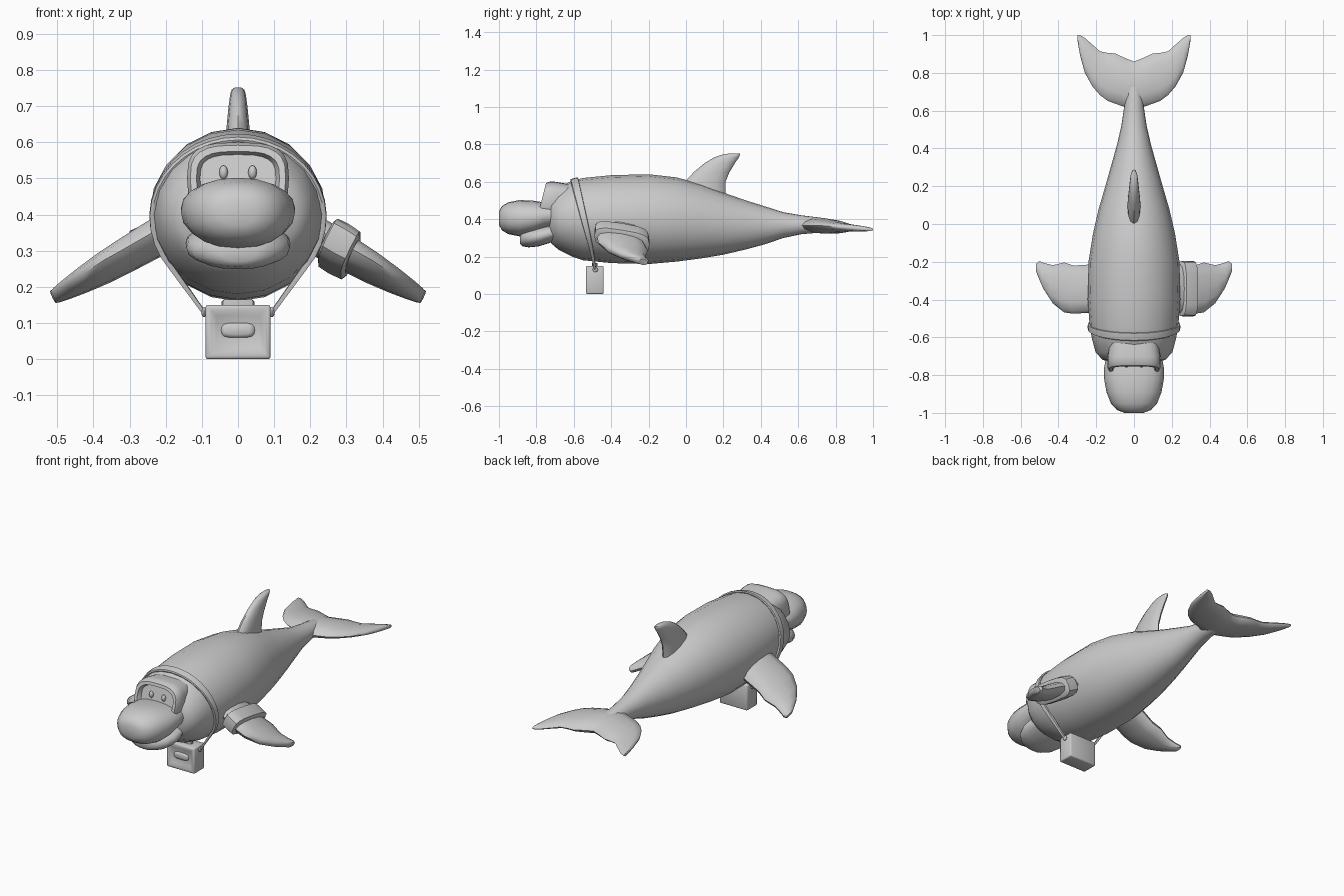
import bpy, bmesh, math
from mathutils import Vector as V

if "Cube" in bpy.data.objects:
    bpy.data.objects.remove(bpy.data.objects["Cube"])

grey = bpy.data.materials.new("plain_grey")
grey.diffuse_color = (0.6, 0.6, 0.6, 1)
grey.use_nodes = True
grey.node_tree.nodes["Principled BSDF"].inputs["Base Color"].default_value = grey.diffuse_color


def finish(name, bm, angle=40):
    bmesh.ops.recalc_face_normals(bm, faces=bm.faces)
    me = bpy.data.meshes.new(name)
    bm.to_mesh(me)
    bm.free()
    ob = bpy.data.objects.new(name, me)
    bpy.context.collection.objects.link(ob)
    me.materials.append(grey)
    bpy.ops.object.select_all(action='DESELECT')
    ob.select_set(True)
    bpy.context.view_layer.objects.active = ob
    bpy.ops.object.shade_smooth_by_angle(angle=math.radians(angle))
    return ob


def ring(c, a, b, n=16, p=1.0):
    """Rounded section about c; p below 1 makes it boxier."""
    c, a, b = V(c), V(a), V(b)
    f = lambda t: math.copysign(abs(t) ** p, t) if abs(t) > 1e-6 else 0
    return [c + a * f(math.cos(i * math.tau / n)) + b * f(math.sin(i * math.tau / n))
            for i in range(n)]


def loft(name, rings, angle=40):
    bm = bmesh.new()
    vs = [[bm.verts.new(q) for q in r] for r in rings]
    n = len(vs[0])
    for r, s in zip(vs, vs[1:]):
        for i in range(n):
            bm.faces.new((r[i], r[(i + 1) % n], s[(i + 1) % n], s[i]))
    bm.faces.new(vs[0])
    bm.faces.new(vs[-1])
    return finish(name, bm, angle)


def ball(name, c, s, u=16, v=10):
    bm = bmesh.new()
    bmesh.ops.create_uvsphere(bm, u_segments=u, v_segments=v, radius=1)
    for q in bm.verts:
        q.co = V((q.co.x * s[0] + c[0], q.co.y * s[1] + c[1], q.co.z * s[2] + c[2]))
    return finish(name, bm)


# Body: y, centre z, half width, half height
BODY = [(-.735, .40, .09, .08), (-.72, .40, .165, .13), (-.68, .40, .203, .165),
        (-.61, .403, .222, .203), (-.55, .40, .234, .22), (-.4, .40, .245, .235),
        (-.2, .40, .241, .24), (-.05, .398, .217, .225), (.08, .389, .187, .199),
        (.2, .376, .152, .166), (.32, .369, .118, .131), (.42, .367, .09, .102),
        (.52, .368, .067, .069), (.62, .370, .052, .05), (.72, .368, .045, .04),
        (.80, .364, .025, .025)]


def body_at(y):
    for p, q in zip(BODY, BODY[1:]):
        if p[0] <= y <= q[0]:
            t = (y - p[0]) / (q[0] - p[0])
            return [p[i] + t * (q[i] - p[i]) for i in (1, 2, 3)]


loft("body", [ring((0, y, z), (w, 0, 0), (0, 0, h), 20) for y, z, w, h in BODY], 50)

# Muzzle and lower jaw
MUZZLE = [(-1.0, .405, .05, .035), (-.985, .405, .09, .064), (-.95, .405, .122, .085),
          (-.89, .405, .146, .097), (-.82, .409, .158, .09), (-.76, .417, .158, .073),
          (-.69, .42, .145, .06)]
loft("muzzle", [ring((0, y, z), (w, 0, 0), (0, 0, h), 20, .88) for y, z, w, h in MUZZLE], 60)
JAW = [(-.888, .295, .05, .025), (-.875, .297, .085, .042), (-.84, .30, .122, .051),
       (-.79, .308, .143, .054), (-.73, .322, .145, .05), (-.68, .335, .13, .04)]
loft("lower_jaw", [ring((0, y, z), (w, 0, 0), (0, 0, h), 20, .9) for y, z, w, h in JAW], 60)

# Raised eye surround with recessed face: y, half width, half height
SURROUND = [(-.63, .13, .088), (-.70, .14, .1), (-.755, .141, .1), (-.772, .132, .092),
            (-.772, .115, .075), (-.748, .105, .066)]
rings = []
for y, w, h in SURROUND:
    r = ring((0, y, .5), (w, 0, 0), (0, 0, h), 24, .65)
    for q in r:
        q.y += (q.z - .5) * (.25 if y < -.72 else 0)
    rings.append(r)
loft("eye_surround", rings)
for s in (-1, 1):
    ball("eye", (s * .04, -.748, .517), (.012, .012, .019), 12, 8)

# Dorsal fin: z, front y, back y, half thickness
DORSAL = [(.50, -.06, .21, .037), (.60, -.005, .212, .034), (.65, .04, .232, .031),
          (.70, .10, .262, .026), (.73, .15, .283, .022), (.745, .195, .29, .018),
          (.751, .23, .29, .01)]
loft("dorsal_fin", [ring((0, (a + b) / 2, z), (0, (b - a) / 2, 0), (t, 0, 0), 12)
                    for z, a, b, t in DORSAL], 50)

# Tail flukes: x, leading y, trailing y, half thickness
FLUKE = [(0, .60, .86, .042), (.05, .62, .88, .04), (.10, .637, .903, .035),
         (.14, .652, .906, .03), (.18, .682, .914, .025), (.22, .728, .95, .021),
         (.26, .80, .985, .017), (.285, .89, 1.0, .013), (.30, .975, 1.0, .009)]
stations = [(-x, a, b, t) for x, a, b, t in FLUKE[:0:-1]] + FLUKE
rings = []
for x, a, b, t in stations:
    r = ring((x, (a + b) / 2, 0), (0, (b - a) / 2, 0), (0, 0, t), 12)
    for q in r:
        q.z += .367 - max(0, q.y - .7) * .075
    rings.append(r)
loft("tail_flukes", rings, 50)


# Side flippers, angled down and pitched: x, leading y, trailing y, half thickness
def fin_ring(s, x, a, b, t, p=.9, n=12):
    z = .328 - (x - .24) * .575
    return ring((s * x, (a + b) / 2, z), (0, (b - a) / 2, -(b - a) * .08),
                (s * t * .5, 0, t), n, p)


FLIPPER = [(.14, -.46, -.23, .045), (.24, -.47, -.215, .043), (.32, -.475, -.22, .039),
           (.37, -.468, -.204, .035), (.43, -.42, -.218, .029), (.475, -.35, -.207, .023),
           (.50, -.29, -.196, .019), (.512, -.26, -.205, .016)]
for s in (-1, 1):
    loft("flipper", [fin_ring(s, *f) for f in FLIPPER], 45)
# Wrap band on one flipper
BAND = [(.245, -.475, -.21, .046), (.25, -.488, -.197, .056), (.278, -.49, -.195, .058),
        (.312, -.49, -.195, .055), (.318, -.475, -.21, .042)]
loft("flipper_band", [fin_ring(1, *f, .6, 16) for f in BAND], 35)

# Strap around the body, running down to the case
rings = []
across = V((0, 1, .25)).normalized()
STEPS = 26
for i in range(STEPS + 1):
    ang = math.radians(-130 + 260 * i / STEPS)
    z = .4
    for _ in range(12):
        y = -.6 + (.62 - z) * .25
        zc, w, h = body_at(y)
        z = zc + h * math.cos(ang)
    out = V((math.sin(ang), 0, math.cos(ang)))
    width = .022 - .011 * abs(i / STEPS * 2 - 1) ** 2
    rings.append(ring(V((w * math.sin(ang), y, z)) + out * .003, out * .008,
                      across * width, 8, .4))
for s, k in ((-1, 0), (1, len(rings) + 1)):
    end = ring((s * .095, -.485, .13), (s * .004, 0, -.004), across * .006, 8, .4)
    rings.insert(k, end)
loft("strap", rings, 35)

# Carried case with a recessed front panel
bm = bmesh.new()
bmesh.ops.create_cube(bm, size=1)
for q in bm.verts:
    q.co = V((q.co.x * .18, q.co.y * .095 - .4875, q.co.z * .15 + .075))
bmesh.ops.bevel(bm, geom=bm.edges[:], offset=.007, segments=2, affect='EDGES', profile=.5)
front = min(bm.faces, key=lambda f: f.calc_center_median().y)
bmesh.ops.inset_region(bm, faces=[front], thickness=.012)
bmesh.ops.inset_region(bm, faces=[front], thickness=.02, depth=-.01)
finish("case", bm, 50)
loft("case_front_handle", [ring((0, y, .08), (w, 0, 0), (0, 0, h), 16, .6)
                           for y, w, h in ((-.515, .05, .024), (-.53, .045, .019),
                                           (-.534, .035, .012))], 50)
loft("case_top_handle", [ring((0, -.4875, z), (w, 0, 0), (0, .014, 0), 12, .5)
                         for z, w in ((.145, .045), (.16, .045), (.165, .04))])
for s in (-1, 1):
    ball("strap_clasp", (s * .094, -.485, .13), (.008, .014, .014), 10, 8)
